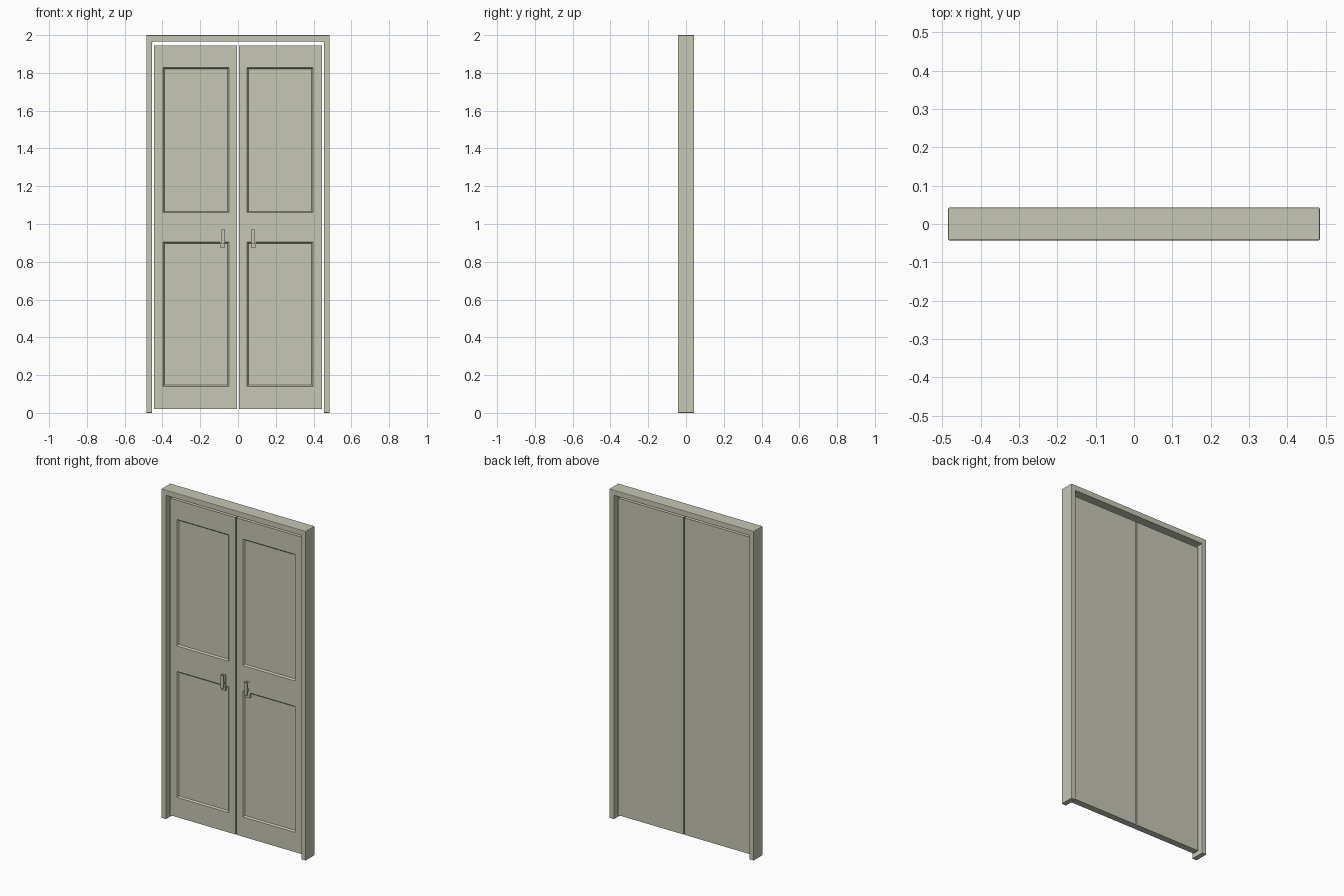
import bpy, bmesh

if "Cube" in bpy.data.objects:
    bpy.data.objects.remove(bpy.data.objects["Cube"])

# One painted finish for everything
paint = bpy.data.materials.new("warm_grey_paint")
paint.diffuse_color = (0.57, 0.57, 0.46, 1)
paint.use_nodes = True
paint.node_tree.nodes["Principled BSDF"].inputs["Base Color"].default_value = paint.diffuse_color


def finish(bm, name, bevel=0):
    bmesh.ops.recalc_face_normals(bm, faces=bm.faces[:])
    mesh = bpy.data.meshes.new(name)
    bm.to_mesh(mesh)
    bm.free()
    mesh.materials.append(paint)
    obj = bpy.data.objects.new(name, mesh)
    bpy.context.collection.objects.link(obj)
    if bevel:
        mod = obj.modifiers.new("soft_edges", 'BEVEL')
        mod.width = bevel
        mod.segments = 2
        mod.limit_method = 'ANGLE'
    return obj


def add_box(bm, x0, x1, y0, y1, z0, z1):
    verts = bmesh.ops.create_cube(bm, size=1)["verts"]
    for v in verts:
        v.co = (x0 + (v.co.x + 0.5) * (x1 - x0),
                y0 + (v.co.y + 0.5) * (y1 - y0),
                z0 + (v.co.z + 0.5) * (z1 - z0))


# Door frame: U-shaped outline extruded through the wall
W, IN, TOP, D = 0.485, 0.454, 1.966, 0.0425
bm = bmesh.new()
outline = [(-W, 0), (-W, 2), (W, 2), (W, 0), (IN, 0), (IN, TOP), (-IN, TOP), (-IN, 0)]
face = bm.faces.new([bm.verts.new((x, -D, z)) for x, z in outline])
ext = bmesh.ops.extrude_face_region(bm, geom=[face])["geom"]
bmesh.ops.translate(bm, vec=(0, 2 * D, 0),
                    verts=[g for g in ext if isinstance(g, bmesh.types.BMVert)])
if not face.is_valid or len(bm.faces) < 10:
    bmesh.ops.holes_fill(bm, edges=[e for e in bm.edges if e.is_boundary])
finish(bm, "door_frame", 0.003)


# Door leaf: front grid with two sunken panels, flat back
def door_leaf(side, name):
    front, back, sink, slope = -0.02, 0.02, 0.009, 0.01
    xs = [0.004, 0.048, 0.397, 0.444]
    zs = [0.02, 0.14, 0.905, 1.06, 1.828, 1.945]
    bm = bmesh.new()
    grid = [[bm.verts.new((side * x, front, z)) for z in zs] for x in xs]
    panels = []
    for i in range(len(xs) - 1):
        for j in range(len(zs) - 1):
            f = bm.faces.new((grid[i][j], grid[i + 1][j],
                              grid[i + 1][j + 1], grid[i][j + 1]))
            if i == 1 and j in (1, 3):
                panels.append(f)
    rim = [e for e in bm.edges if e.is_boundary]
    ext = bmesh.ops.extrude_edge_only(bm, edges=rim)["geom"]
    for v in ext:
        if isinstance(v, bmesh.types.BMVert):
            v.co.y = back
    bmesh.ops.holes_fill(bm, edges=[e for e in bm.edges if e.is_boundary], sides=0)
    bmesh.ops.inset_individual(bm, faces=panels, thickness=slope, depth=0)
    for f in panels:
        for v in f.verts:
            v.co.y = front + sink
    finish(bm, name)


# Handle: back plate, post and upright grip
def handle(side, name):
    bm = bmesh.new()
    for x0, x1, y0, y1, z0, z1 in (
            (0.068, 0.096, -0.024, -0.010, 0.875, 0.972),
            (0.074, 0.086, -0.036, -0.022, 0.915, 0.932),
            (0.070, 0.088, -0.041, -0.034, 0.895, 0.972)):
        a, b = sorted((side * x0, side * x1))
        add_box(bm, a, b, y0, y1, z0, z1)
    finish(bm, name)


for side, word in ((-1, "left"), (1, "right")):
    door_leaf(side, word + "_door_leaf")
    handle(side, word + "_handle")
